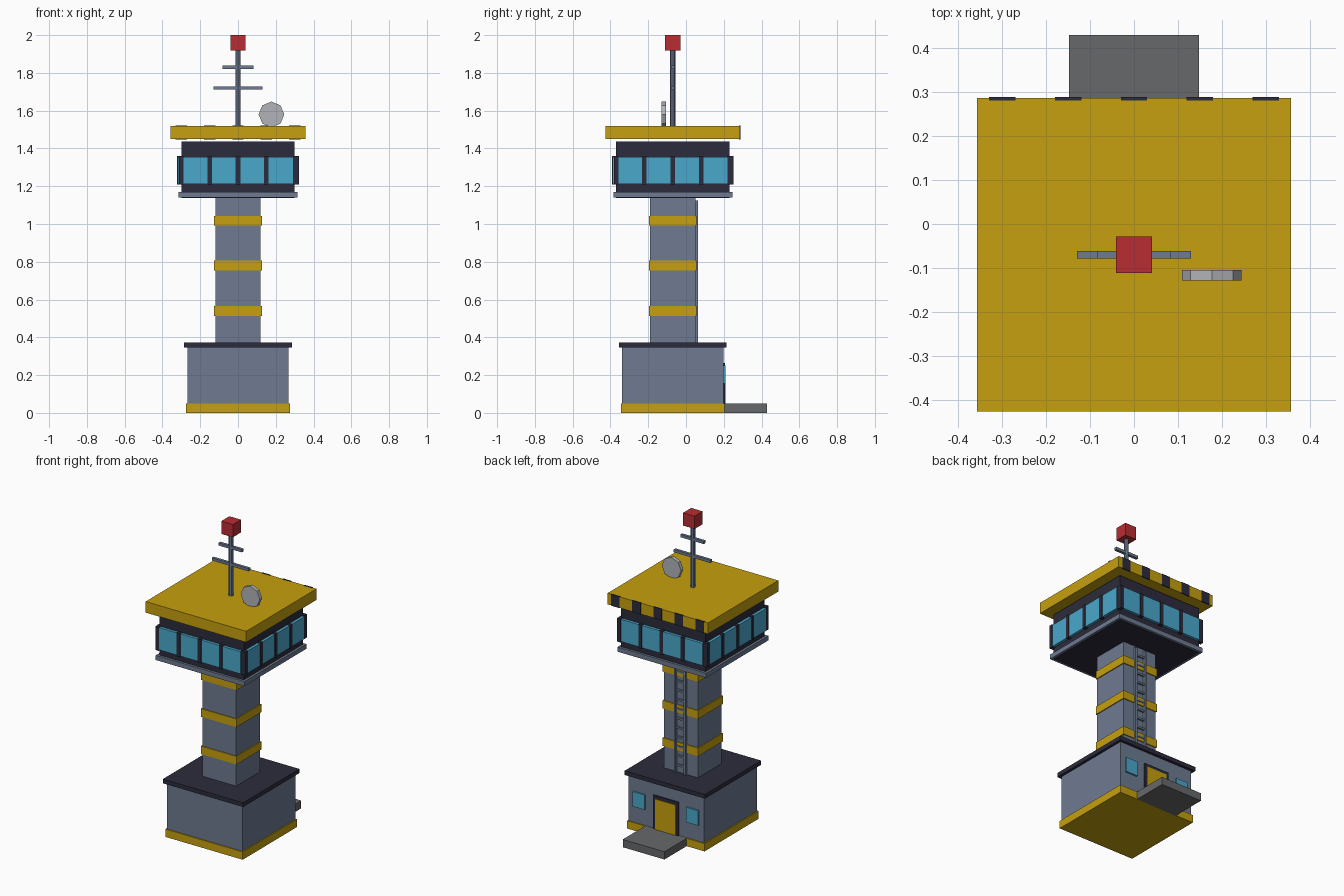
import bpy
import math
from mathutils import Matrix, Vector

if "Cube" in bpy.data.objects:
    bpy.data.objects.remove(bpy.data.objects["Cube"], do_unlink=True)

CY = -0.07  # tower axis in y


def material(name, rgb):
    """Flat material from an 8-bit sRGB colour."""
    lin = [((c / 255 + 0.055) / 1.055) ** 2.4 for c in rgb]
    mat = bpy.data.materials.new(name)
    mat.use_nodes = True
    mat.diffuse_color = (*lin, 1)
    mat.node_tree.nodes["Principled BSDF"].inputs["Base Color"].default_value = (*lin, 1)
    return mat


slate = material("slate_wall", (110, 123, 145))
navy = material("dark_navy", (44, 43, 60))
yellow = material("safety_yellow", (198, 160, 14))
glass = material("blue_glass", (74, 168, 204))
concrete = material("concrete_grey", (103, 104, 107))
silver = material("light_silver", (178, 180, 185))
red = material("beacon_red", (185, 45, 50))


def box(name, mat, x, y, z, turn=0):
    """Box from (min, max) ranges, turned by quarter turns about the tower axis."""
    bpy.ops.mesh.primitive_cube_add(size=1)
    ob = bpy.context.object
    ob.name = name
    ranges = (x, y, z)
    centre = Vector([(a + b) / 2 for a, b in ranges])
    size = Vector([b - a for a, b in ranges])
    axis = Vector((0, CY, 0))
    ob.data.transform(Matrix.Translation(axis)
                      @ Matrix.Rotation(turn * math.pi / 2, 4, "Z")
                      @ Matrix.Translation(centre - axis)
                      @ Matrix.Diagonal((*size, 1)))
    ob.data.materials.append(mat)
    return ob


def slab(name, mat, half, bottom, top):
    """Square block centred on the tower axis."""
    return box(name, mat, (-half, half), (CY - half, CY + half), (bottom, top))


def cylinder(name, mat, radius, depth, sides, location, rotation=(0, 0, 0)):
    bpy.ops.mesh.primitive_cylinder_add(vertices=sides, radius=radius, depth=depth,
                                        location=location, rotation=rotation)
    ob = bpy.context.object
    ob.name = name
    ob.data.materials.append(mat)
    return ob


# Ground building
slab("base_building", slate, 0.268, 0.002, 0.35)
slab("base_band", yellow, 0.275, 0, 0.05)
slab("base_roof", navy, 0.285, 0.345, 0.372)
box("porch", concrete, (-0.148, 0.148), (0.2, 0.43), (0, 0.05))

# Entrance and its side windows on the back
box("door_frame", navy, (-0.09, 0.09), (0.19, 0.206), (0.05, 0.265))
box("door", yellow, (-0.072, 0.072), (0.19, 0.21), (0.05, 0.245))
for side in (-1, 1):
    box("base_window", glass, (side * 0.19 - 0.042, side * 0.19 + 0.042),
        (0.19, 0.209), (0.155, 0.25))

# Shaft with safety bands
slab("shaft", slate, 0.12, 0.37, 1.15)
for z in (0.54, 0.78, 1.017):
    slab("shaft_band", yellow, 0.126, z - 0.026, z + 0.026)

# Ladder on the back of the shaft
for side in (-1, 1):
    box("ladder_rail", slate, (side * 0.035 - 0.007, side * 0.035 + 0.007),
        (0.048, 0.064), (0.372, 1.125))
for i in range(12):
    z = 0.42 + i * 0.06
    box("ladder_rung", slate, (-0.035, 0.035), (0.05, 0.061), (z - 0.006, z + 0.006))

# Control cab
slab("cab_platform", slate, 0.315, 1.14, 1.17)
slab("cab_body", navy, 0.3, 1.138, 1.436)
for turn in range(4):
    for i in range(4):
        left = -0.3 + i * 0.15
        box("cab_window", glass, (left + 0.011, left + 0.14),
            (CY - 0.318, CY - 0.29), (1.213, 1.356), turn)
        box("cab_post", navy, (left - 0.012, left + 0.012),
            (CY - 0.322, CY - 0.29), (1.208, 1.36), turn)

# Roof with hazard marks along the back edge
slab("cab_roof", yellow, 0.357, 1.449, 1.52)
for i in range(-2, 3):
    box("roof_mark", navy, (i * 0.15 - 0.03, i * 0.15 + 0.03),
        (0.281, 0.289), (1.448, 1.522))

# Mast, crossbars and beacon
cylinder("mast", slate, 0.014, 0.42, 8, (0, CY, 1.72))
for z, half in ((1.72, 0.13), (1.829, 0.083)):
    box("mast_crossbar", slate, (-half, half), (CY - 0.009, CY + 0.009),
        (z - 0.009, z + 0.009))
slab("beacon", red, 0.041, 1.918, 2.0)

# Dish
cylinder("dish", silver, 0.068, 0.024, 8, (0.177, -0.117, 1.58), (math.pi / 2, 0, 0))
